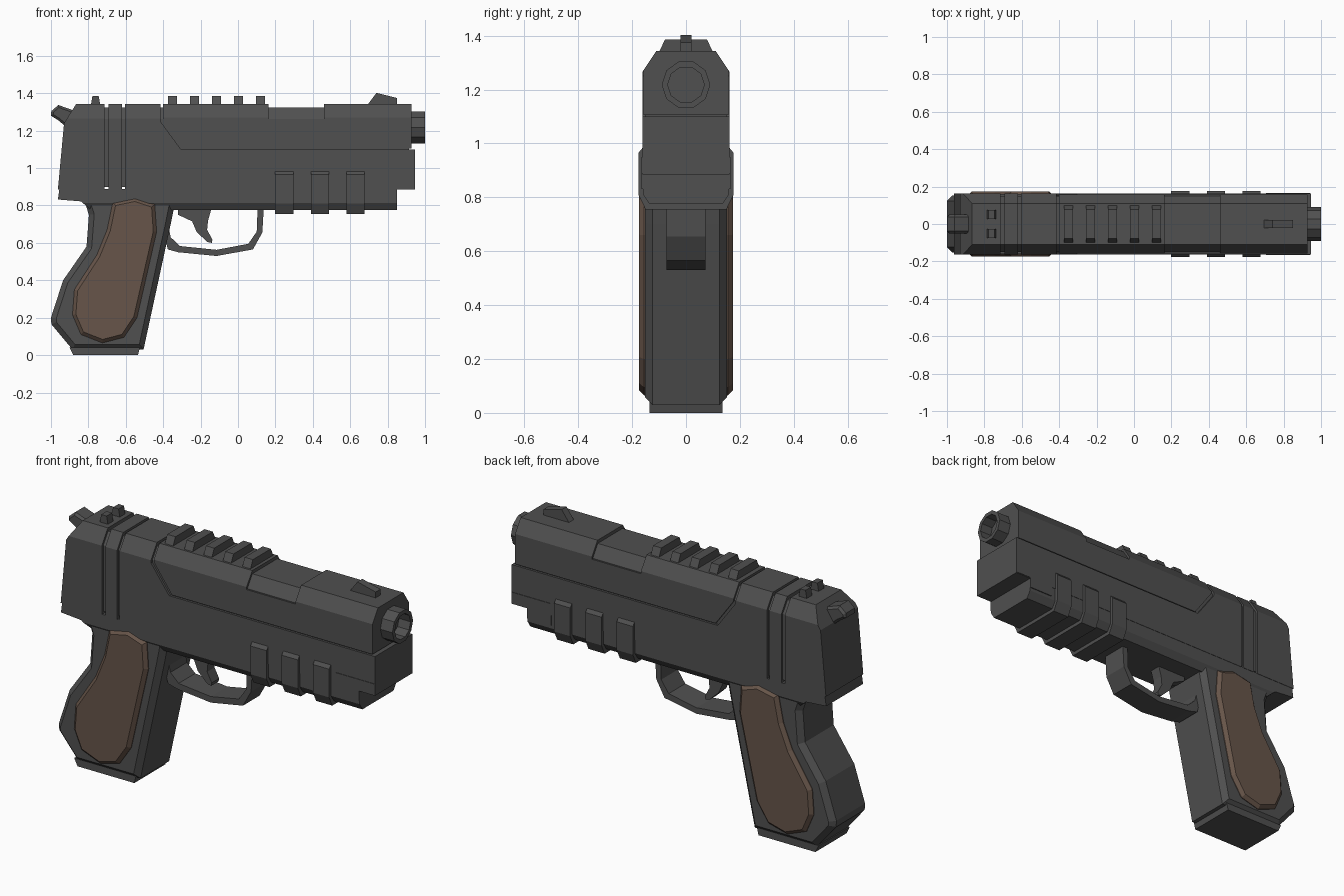
import bpy, bmesh, math
from mathutils import Vector

cube = bpy.data.objects.get("Cube")
if cube:
    bpy.data.objects.remove(cube, do_unlink=True)


def material(name, rgb):
    m = bpy.data.materials.new(name)
    m.use_nodes = True
    m.diffuse_color = (*rgb, 1)
    m.node_tree.nodes["Principled BSDF"].inputs["Base Color"].default_value = (*rgb, 1)
    return m


METAL = material("dark_gunmetal", (0.08, 0.08, 0.08))
WOOD = material("brown_wood", (0.135, 0.09, 0.067))


def finish(name, bm, mat):
    bmesh.ops.recalc_face_normals(bm, faces=bm.faces)
    mesh = bpy.data.meshes.new(name)
    bm.to_mesh(mesh)
    bm.free()
    mesh.materials.append(mat)
    ob = bpy.data.objects.new(name, mesh)
    bpy.context.collection.objects.link(ob)
    return ob


def prism(name, outline, y0, y1, mat=METAL, rim=0, chamfers=()):
    """Extrude an (x, z) outline from y0 to y1; bevel the outer rim or slice
    mirrored chamfers given as ((y, z), (y, z)) lines with y > 0."""
    bm = bmesh.new()
    a = [bm.verts.new((x, y0, z)) for x, z in outline]
    b = [bm.verts.new((x, y1, z)) for x, z in outline]
    bm.faces.new(a)
    bm.faces.new(b)
    for i in range(len(a)):
        j = (i + 1) % len(a)
        bm.faces.new((a[i], a[j], b[j], b[i]))
    bmesh.ops.recalc_face_normals(bm, faces=bm.faces)
    if rim:
        outer = max(abs(y0), abs(y1)) - 0.0001
        edges = [e for e in bm.edges if all(abs(v.co.y) > outer for v in e.verts)
                 and abs(e.verts[0].co.y - e.verts[1].co.y) < 0.001]
        bmesh.ops.bevel(bm, geom=edges, offset=rim, segments=1, affect='EDGES')
    for (ya, za), (yb, zb) in chamfers:
        for side in (1, -1):
            n = Vector((0, abs(zb - za) * side, (ya - yb) * (1 if zb > za else -1)))
            cut = bmesh.ops.bisect_plane(bm, geom=bm.verts[:] + bm.edges[:] + bm.faces[:],
                                         plane_co=(0, ya * side, za), plane_no=n,
                                         clear_outer=True)["geom_cut"]
            bmesh.ops.holes_fill(bm, edges=[e for e in cut if isinstance(e, bmesh.types.BMEdge)])
    return finish(name, bm, mat)


def box(x0, x1, z0, z1):
    return [(x0, z0), (x1, z0), (x1, z1), (x0, z1)]


# Slide: blocks around a slightly smaller core, leaving fine grooves between
W, TOP, BASE = 0.162, 1.343, 0.885
TOP_CUT = [((W, 1.265), (0.11, TOP))]
prism("slide_core", box(-0.85, 0.915, 0.9, 1.325), -0.15, 0.15,
      chamfers=[((0.15, 1.262), (0.105, 1.33))])
prism("slide_rear", [(-0.963, BASE), (-0.713, BASE), (-0.713, TOP), (-0.865, TOP), (-0.93, 1.24)],
      -W, W, chamfers=TOP_CUT)
prism("slide_band", box(-0.692, -0.62, BASE, TOP), -W, W, chamfers=TOP_CUT)
prism("slide_body", [(-0.605, BASE), (0.945, BASE), (0.945, 1.1), (-0.305, 1.1),
                     (-0.415, 1.25), (-0.415, TOP), (-0.605, TOP)], -W, W, chamfers=TOP_CUT)
U = W - 0.004
prism("slide_upper", [(-0.29, 1.106), (0.927, 1.106), (0.927, 1.257), (-0.4, 1.257)], -U, U)
prism("slide_top_rear", box(-0.4, 0.163, 1.257, TOP), -U, U, chamfers=TOP_CUT)
prism("slide_top_front", box(0.46, 0.927, 1.257, TOP), -U, U, chamfers=TOP_CUT)

# Top rail teeth and sights
for i in range(5):
    x = -0.35 + 0.1175 * i
    prism(f"rail_tooth_{i + 1}", box(x - 0.025, x + 0.025, 1.33, 1.386), -0.105, 0.105,
          chamfers=[((0.098, 1.343), (0.078, 1.386))])
for side, label in ((1, "left"), (-1, "right")):
    prism(f"rear_sight_{label}", [(-0.788, 1.33), (-0.735, 1.33), (-0.745, 1.386), (-0.778, 1.386)],
          side * 0.028, side * 0.075)
prism("front_sight", [(0.69, 1.335), (0.74, 1.402), (0.85, 1.375), (0.85, 1.335)], -0.021, 0.021)

# Hammer
prism("hammer", [(-1.0, 1.28), (-0.998, 1.305), (-0.96, 1.337), (-0.87, 1.305),
                 (-0.87, 1.2), (-0.925, 1.225), (-0.96, 1.255)], -0.05, 0.05, rim=0.012)

# Muzzle: ten-sided tube with a closed bore
bm = bmesh.new()
rings = []
for x, r in ((0.9, 0.09), (1.0, 0.09), (1.0, 0.068), (0.93, 0.068)):
    rings.append([bm.verts.new((x, r * math.sin(t), 1.218 + r * math.cos(t)))
                  for t in [math.tau * (k + 0.5) / 10 for k in range(10)]])
for p, q in zip(rings, rings[1:]):
    for k in range(10):
        bm.faces.new((p[k], p[k - 1], q[k - 1], q[k]))
bm.faces.new(rings[0])
bm.faces.new(rings[-1])
finish("muzzle", bm, METAL)

# Frame with rear tang, raised front tab and chamfered underside
LOW_CUT = [((0.165, 0.82), (0.135, 0.775))]
prism("frame", [(-0.955, 0.888), (-0.963, 0.832), (-0.84, 0.822), (-0.785, 0.775),
                (0.85, 0.775), (0.85, 0.888)], -0.16, 0.16, chamfers=LOW_CUT)
prism("frame_tab", box(0.705, 0.85, 0.83, 0.95), -0.165, 0.165)
prism("frame_nose", box(0.84, 0.94, 0.888, 0.95), -0.165, 0.165)

# Accessory rail clamps wrapping the frame
for i in range(3):
    x = 0.248 + 0.19 * i
    prism(f"rail_clamp_{i + 1}", box(x - 0.049, x + 0.049, 0.755, 0.985), -0.177, 0.177,
          chamfers=[((0.177, 0.965), (0.16, 0.985)), ((0.177, 0.81), (0.15, 0.755))])

# Grip, base plate and wooden side panels
prism("grip", [(-0.83, 0.85), (-0.797, 0.75), (-0.81, 0.58), (-0.935, 0.4), (-1.0, 0.2),
               (-0.998, 0.165), (-0.885, 0.03), (-0.505, 0.03), (-0.36, 0.7), (-0.33, 0.85)],
      -0.152, 0.152, rim=0.028)
prism("grip_base", [(-0.9, 0.04), (-0.88, 0), (-0.535, 0), (-0.525, 0.04)], -0.135, 0.135)
panel = [(-.67, .815), (-.55, .84), (-.445, .805), (-.435, .66), (-.54, .2), (-.61, .095),
         (-.725, .065), (-.84, .11), (-.885, .215), (-.875, .35), (-.755, .535), (-.70, .67)]
for side, label in ((1, "left"), (-1, "right")):
    prism(f"grip_panel_{label}", panel, side * 0.14, side * 0.174, WOOD, rim=0.018)

# Trigger and guard
prism("trigger", [(-0.32, 0.79), (-0.32, 0.75), (-0.245, 0.715), (-0.222, 0.66), (-0.165, 0.605),
                  (-0.14, 0.6), (-0.137, 0.617), (-0.165, 0.67), (-0.16, 0.72), (-0.14, 0.79)],
      -0.032, 0.032)
outer = [(-0.40, 0.66), (-0.375, 0.565), (-0.32, 0.55), (-0.115, 0.53), (0.08, 0.565),
         (0.13, 0.655), (0.138, 0.79)]
inner = [(0.105, 0.79), (0.1, 0.66), (0.055, 0.595), (-0.115, 0.563), (-0.31, 0.583),
         (-0.36, 0.63), (-0.37, 0.68)]
prism("trigger_guard", outer + inner, -0.072, 0.072)
